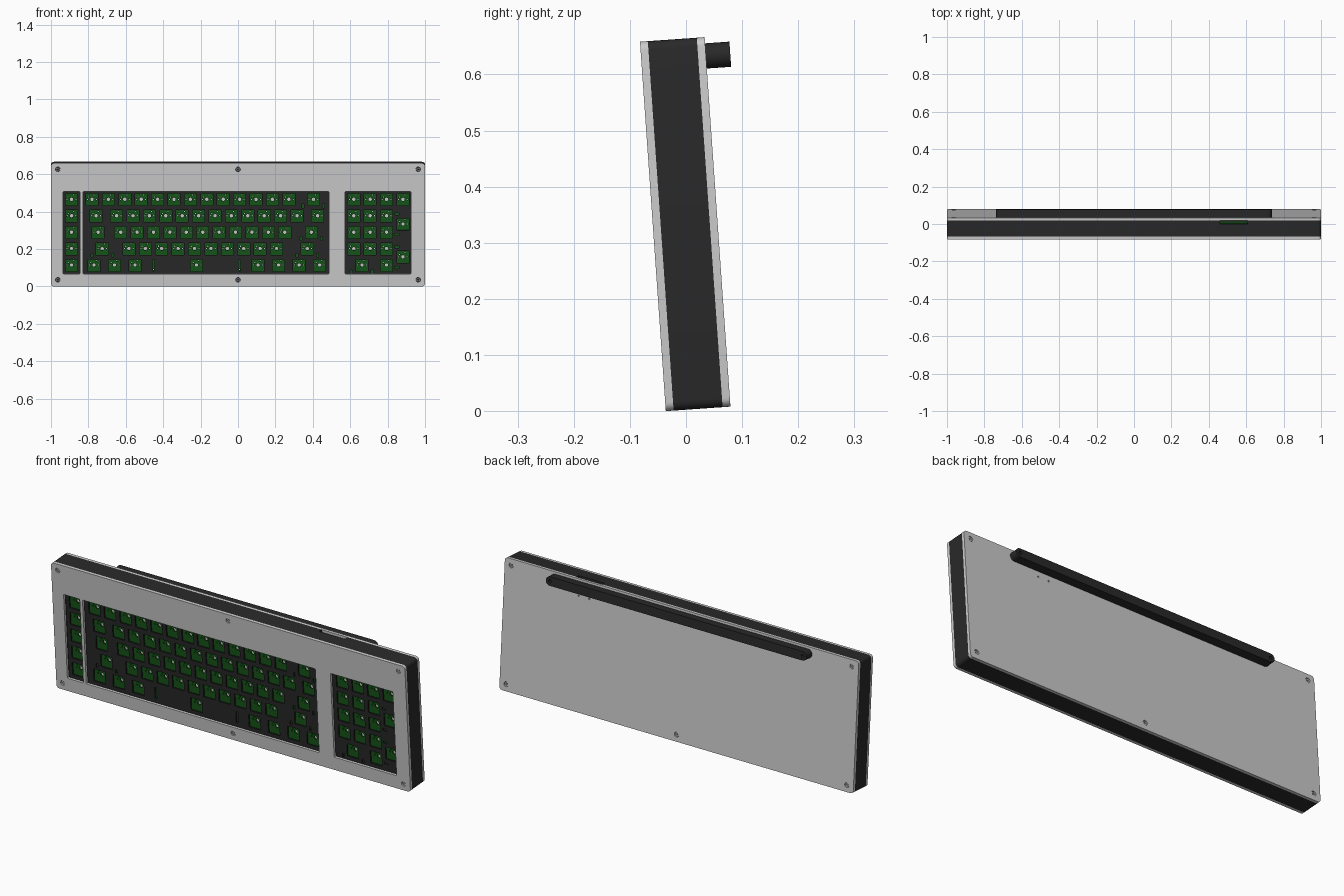
import bpy, bmesh, math
from mathutils import Vector
from mathutils.geometry import delaunay_2d_cdt

if "Cube" in bpy.data.objects:
    bpy.data.objects.remove(bpy.data.objects["Cube"])

TILT = math.radians(4)
ORIGIN = Vector((0, -0.036, 0))
DEPTH = Vector((0, math.cos(TILT), math.sin(TILT)))
H = 0.66          # case height along the slope
U = 0.0877        # key pitch
X0, V0 = -0.8245, 0.067


def material(name, rgb):
    m = bpy.data.materials.new(name)
    m.diffuse_color = (*rgb, 1)
    m.use_nodes = True
    m.node_tree.nodes["Principled BSDF"].inputs["Base Color"].default_value = m.diffuse_color
    return m


DARK = material("dark_plastic", (0.022, 0.022, 0.022))
GREEN = material("green_board", (0.008, 0.095, 0.01))


# ---- 2D outlines (x, v) ----
def rrect(x0, x1, v0, v1, r=0.0, n=5):
    """Counter-clockwise from the top-left corner."""
    pts = []
    for cx, cv, a in ((x0 + r, v1 - r, 90), (x0 + r, v0 + r, 180),
                      (x1 - r, v0 + r, 270), (x1 - r, v1 - r, 0)):
        if r == 0:
            pts.append((cx, cv))
            continue
        for i in range(n + 1):
            t = math.radians(a + 90 * i / n)
            pts.append((cx + r * math.cos(t), cv + r * math.sin(t)))
    return pts


def box(cx, cv, w, h):
    return rrect(cx - w / 2, cx + w / 2, cv - h / 2, cv + h / 2)


def circle(cx, cv, r, n=16):
    return [(cx + r * math.cos(2 * math.pi * i / n),
             cv + r * math.sin(2 * math.pi * i / n)) for i in range(n)]


def slab(name, loops, w0, w1, mat=None):
    """Fill the outlines (even-odd) and extrude from depth w0 to w1."""
    verts, edges = [], []
    for lp in loops:
        s = len(verts)
        verts += [Vector(p) for p in lp]
        edges += [(s + i, s + (i + 1) % len(lp)) for i in range(len(lp))]
    bounds = [(min(p[0] for p in l), max(p[0] for p in l),
               min(p[1] for p in l), max(p[1] for p in l)) for l in loops]

    def inside(x, y):
        odd = False
        for lp, (a, b, c, d) in zip(loops, bounds):
            if not (a <= x <= b and c <= y <= d):
                continue
            for (xa, ya), (xb, yb) in zip(lp, lp[1:] + lp[:1]):
                if (ya > y) != (yb > y) and x < (xb - xa) * (y - ya) / (yb - ya) + xa:
                    odd = not odd
        return odd

    res = delaunay_2d_cdt(verts, edges, [], 0, 1e-6)
    bm = bmesh.new()
    bv = [bm.verts.new((p.x, p.y, -w0)) for p in res[0]]
    for f in res[2]:
        c = sum((res[0][i] for i in f), Vector((0, 0))) / len(f)
        if inside(c.x, c.y):
            bm.faces.new([bv[i] for i in f])
    ext = bmesh.ops.extrude_face_region(bm, geom=bm.faces[:], use_keep_orig=True)
    bmesh.ops.translate(bm, vec=(0, 0, w0 - w1),
                        verts=[g for g in ext["geom"] if isinstance(g, bmesh.types.BMVert)])
    bmesh.ops.delete(bm, geom=[v for v in bm.verts if not v.link_faces], context='VERTS')
    bmesh.ops.recalc_face_normals(bm, faces=bm.faces[:])
    me = bpy.data.meshes.new(name)
    bm.to_mesh(me)
    bm.free()
    ob = bpy.data.objects.new(name, me)
    bpy.context.collection.objects.link(ob)
    ob.location = ORIGIN
    ob.rotation_euler = (math.pi / 2 + TILT, 0, 0)
    if mat:
        me.materials.append(mat)
    bpy.ops.object.select_all(action='DESELECT')
    ob.select_set(True)
    bpy.context.view_layer.objects.active = ob
    bpy.ops.object.shade_smooth_by_angle(angle=math.radians(30))
    return ob


# ---- key layout: (centre x, centre v, stabiliser half-span, vertical) ----
keys = []


def row(r, start, widths):
    x = start
    for w in widths:
        stab = 2.62 * U if w > 6 else 0.627 * U if w >= 2 else 0
        keys.append((X0 + (x + w / 2) * U, V0 + (r + 0.5) * 0.088, stab, False))
        x += w


row(4, 0, [1] * 13 + [2])
row(3, 0, [1.5] + [1] * 12 + [1.5])
row(2, 0, [1.75] + [1] * 11 + [2.25])
row(1, 0, [2.25] + [1] * 10 + [2.75])
row(0, 0, [1.25] * 3 + [6.25] + [1.25] * 4)
PAD = (0.575 - X0) / U
for r in range(5):
    row(r, (-0.934 - X0) / U, [1])
    row(r, PAD, [2, 1] if r == 0 else [1] * (4 if r == 4 else 3))
for r in (1, 3):
    keys.append((X0 + (PAD + 3.5) * U, V0 + r * 0.088, 0.627 * U, True))

plate_holes, board_holes = [], []
for i, (x, v, stab, vert) in enumerate(keys):
    plate_holes.append(box(x, v, 0.0645, 0.0645))
    board_holes.append(circle(x, v, 0.0095, 10))
    for dx, dv in ((-0.0234, 0), (0.0234, 0), (-0.0175, 0.0125), (0.0117, 0.0234)):
        board_holes.append(circle(x + dx, v + dv, 0.0036, 6))
    for s in (-1, 1) if stab else ():
        if vert:
            plate_holes.append(box(x - 0.032, v + s * stab, 0.02, 0.011))
        elif stab > U:
            plate_holes.append(box(x + s * stab, v, 0.011, 0.06))
            board_holes.append(circle(x + s * stab, v - 0.024, 0.004, 6))
        else:
            plate_holes.append(box(x + s * stab, v - 0.034, 0.011, 0.02))

# ---- case layers ----
OUT = rrect(-1, 1, 0, H, 0.016)
IN = rrect(-0.942, 0.942, 0.058, 0.6)
screws = [(x, v) for x in (-0.963, 0, 0.963) for v in (0.035, 0.627)]
screw_holes = [circle(x, v, 0.0125) for x, v in screws]

windows = [rrect(a, b, 0.067, 0.508, 0.004, 2)
           for a, b in ((-0.936, -0.845), (-0.829, 0.487), (0.572, 0.925))]
slab("front_plate", [OUT] + windows + screw_holes, 0, 0.014)
slab("case_frame", [OUT, IN], 0.014, 0.082, DARK)
# rear part of the frame, open at the cable port
P0, P1 = 0.46, 0.606
slab("case_frame_with_port",
     [[(P0, H)] + OUT + [(P1, H), (P1, 0.6)] + IN[::-1] + [(P0, 0.6)]], 0.082, 0.1015, DARK)
pinholes = [circle(x, 0.576, 0.0045, 8) for x in (0.52, 0.58)]
slab("back_plate", [OUT] + screw_holes + pinholes, 0.1015, 0.1155)

# ---- switch plate and circuit board ----
slab("switch_plate", [IN] + plate_holes, 0.024, 0.031, DARK)
slab("circuit_board", [rrect(-0.938, 0.938, 0.062, 0.596)] + board_holes, 0.047, 0.055, GREEN)

# ---- screws with hex sockets, front and back ----
for i, (x, v) in enumerate(screws):
    head = [circle(x, v, 0.0105), circle(x, v, 0.005, 6)]
    slab(f"front_screw_{i}", head, 0.004, 0.014)
    slab(f"back_screw_{i}", head, 0.1015, 0.1115)

# ---- rear foot bar with rounded ends ----
slab("foot_bar", [rrect(-0.737, 0.737, 0.604, 0.649, 0.0224, 8)]
     + [circle(s * 0.714, 0.6265, 0.008, 12) for s in (-1, 1)], 0.1155, 0.159, DARK)
